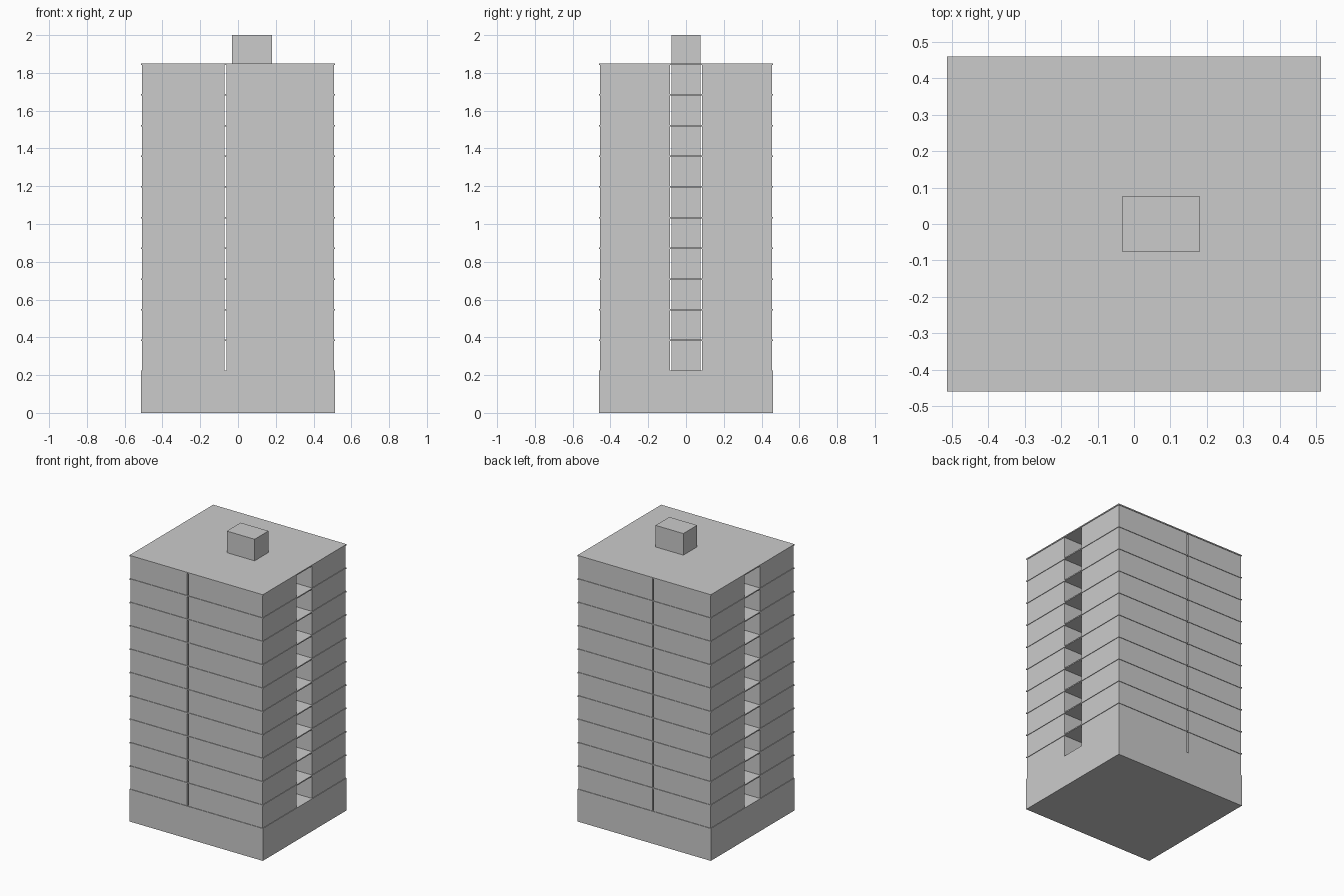
import bpy

cube = bpy.data.objects.get("Cube")
if cube:
    bpy.data.objects.remove(cube, do_unlink=True)

concrete = bpy.data.materials.new("light_grey_concrete")
concrete.use_nodes = True
GREY = (0.6, 0.6, 0.6, 1)
concrete.diffuse_color = GREY
concrete.node_tree.nodes["Principled BSDF"].inputs["Base Color"].default_value = GREY


def box(name, x, y, z):
    """Box between the given (low, high) ranges."""
    mid = [(a + b) / 2 for a, b in (x, y, z)]
    bpy.ops.mesh.primitive_cube_add(size=1, location=mid)
    ob = bpy.context.object
    ob.name = name
    ob.scale = [b - a for a, b in (x, y, z)]
    bpy.ops.object.transform_apply(location=False, rotation=False, scale=True)
    ob.data.materials.append(concrete)
    return ob


# Overall sizes
HALF_X, HALF_Y = 0.513, 0.46
LEDGE = 0.004           # slab overhang past the walls
BASE_TOP = 0.225
STOREYS = 10
PITCH = 0.1625
SLAB = 0.008
SLIT = (-0.071, -0.061)  # narrow gap through front and back
CORRIDOR = 0.085         # half width of the side corridor

full_x, full_y = (-HALF_X, HALF_X), (-HALF_Y, HALF_Y)
wall_x, wall_y = HALF_X - LEDGE, HALF_Y - LEDGE

# Solid ground storey
box("ground_storey", full_x, full_y, (0, BASE_TOP))

# Each storey: four apartment blocks around the corridor, then a thin slab
for i in range(STOREYS):
    low = BASE_TOP + i * PITCH
    top = low + PITCH
    for side, x in (("right", (-wall_x, SLIT[0])), ("left", (SLIT[1], wall_x))):
        for face, y in (("front", (-wall_y, -CORRIDOR)), ("back", (CORRIDOR, wall_y))):
            box(f"apartment_{face}_{side}_{i + 1}", x, y, (low, top - SLAB))
    name = "roof_slab" if i == STOREYS - 1 else f"floor_slab_{i + 1}"
    box(name, full_x, full_y, (top - SLAB, top))

# Stair and lift core, rising above the roof
box("stair_core", (-0.033, 0.181), (-0.076, 0.076), (BASE_TOP, 2.0))
